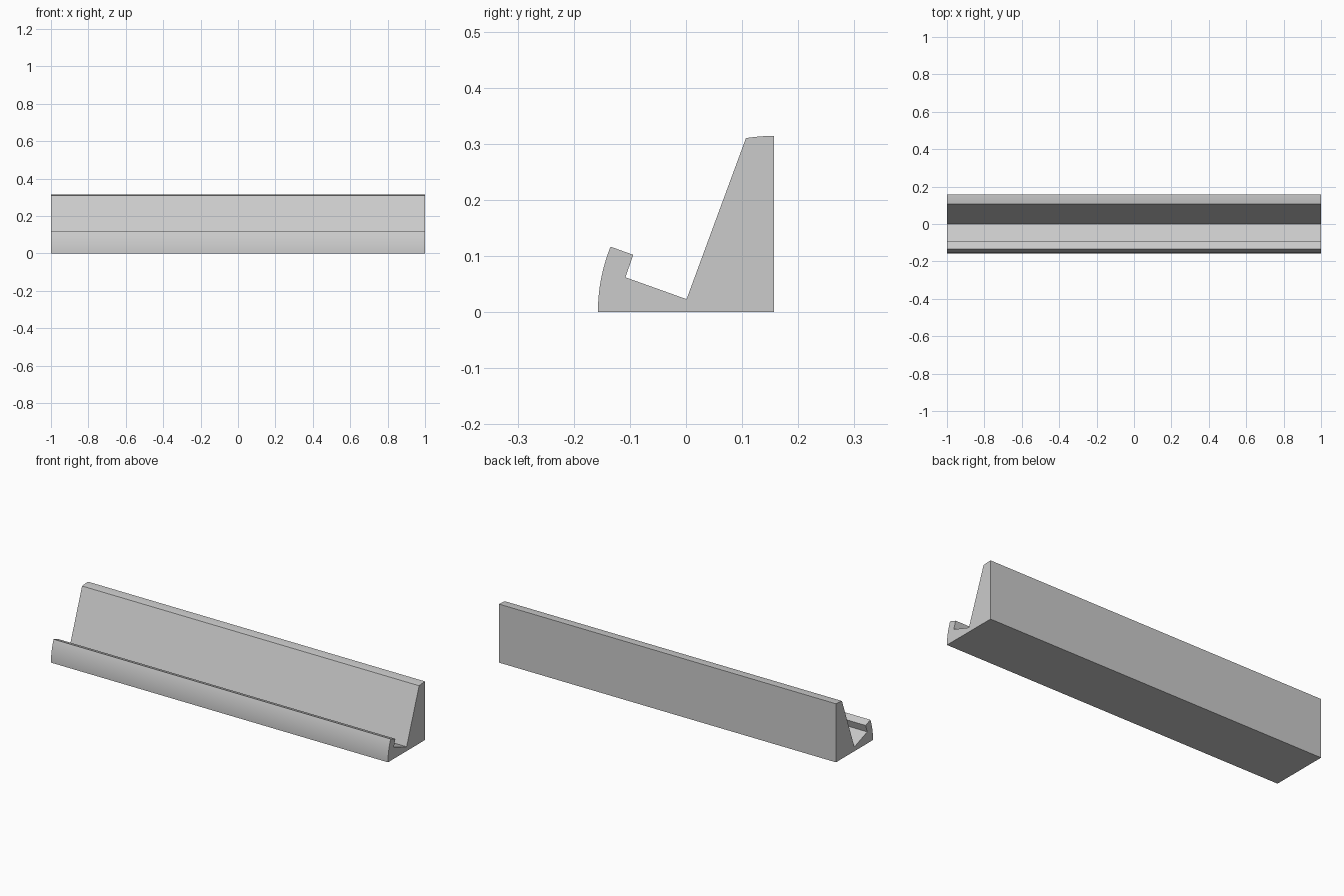
import bpy, bmesh
from math import radians, cos, sin
from mathutils import Vector

cube = bpy.data.objects.get("Cube")
if cube:
    bpy.data.objects.remove(cube, do_unlink=True)

LENGTH = 2.0
RADIUS = 0.314
HALF = RADIUS / 2

# Single grey material
grey = bpy.data.materials.new("light_grey")
grey.use_nodes = True
colour = (0.6, 0.6, 0.6, 1)
grey.diffuse_color = colour
grey.node_tree.nodes["Principled BSDF"].inputs["Base Color"].default_value = colour


def arc(start, end, steps):
    """Points (y, z) on the quarter circle centred on the bottom back edge."""
    angles = [radians(start + (end - start) * i / steps) for i in range(steps + 1)]
    return [(HALF - RADIUS * cos(a), RADIUS * sin(a)) for a in angles]


# Cross-section: curved lip, slanted ledge, leaning rest, curved top, flat back
lip = arc(0, 21.8, 16)
groove = [(-0.094, 0.102), (-0.108, 0.062), (0.001, 0.023)]
crest = arc(80.8, 90, 8)
profile = lip + groove + crest + [(HALF, 0)]

# Extrude the cross-section along the length
bm = bmesh.new()
end_face = bm.faces.new([bm.verts.new((-LENGTH / 2, y, z)) for y, z in profile])
result = bmesh.ops.extrude_face_region(bm, geom=[end_face])
moved = [v for v in result["geom"] if isinstance(v, bmesh.types.BMVert)]
bmesh.ops.translate(bm, verts=moved, vec=Vector((LENGTH, 0, 0)))
bmesh.ops.recalc_face_normals(bm, faces=bm.faces)

mesh = bpy.data.meshes.new("ledge_stand")
bm.to_mesh(mesh)
bm.free()
mesh.materials.append(grey)
stand = bpy.data.objects.new("ledge_stand", mesh)
bpy.context.collection.objects.link(stand)

# Smooth curves, crisp corners
bpy.ops.object.select_all(action='DESELECT')
stand.select_set(True)
bpy.context.view_layer.objects.active = stand
bpy.ops.object.shade_smooth_by_angle(angle=radians(8))
